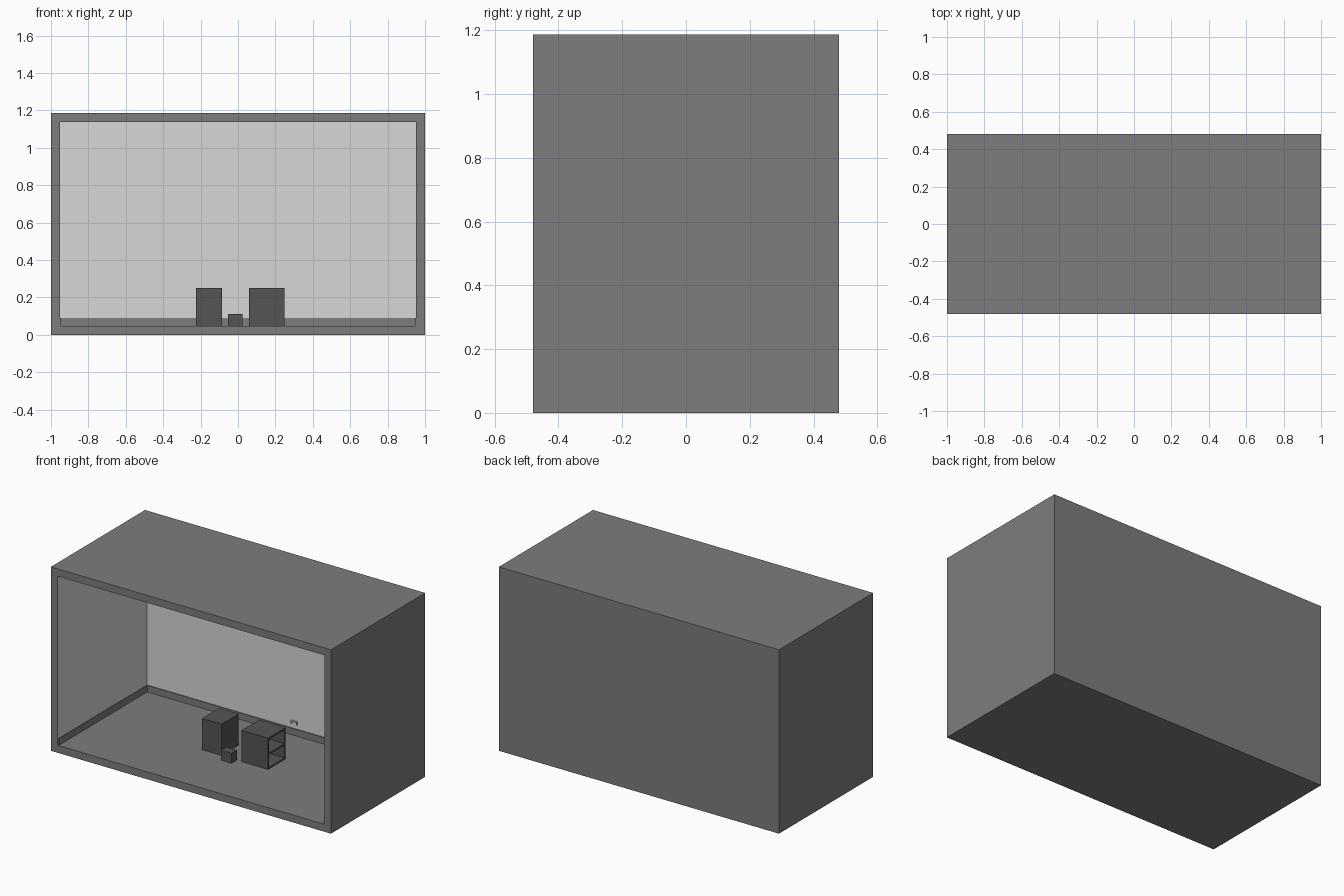
import bpy, bmesh
from mathutils import Vector

if "Cube" in bpy.data.objects:
    bpy.data.objects.remove(bpy.data.objects["Cube"])


def material(name, v):
    m = bpy.data.materials.new(name)
    m.diffuse_color = (v, v, v, 1)
    m.use_nodes = True
    m.node_tree.nodes["Principled BSDF"].inputs["Base Color"].default_value = m.diffuse_color
    return m


GREY = material("mid_grey", 0.205)
LIGHT = material("light_wall", 0.68)
DARK = material("dark_grey", 0.09)


def new_box(lo, hi):
    bm = bmesh.new()
    bmesh.ops.create_cube(bm, size=1)
    for v in bm.verts:
        v.co = Vector([lo[i] if v.co[i] < 0 else hi[i] for i in range(3)])
    return bm


def finish(bm, name, *mats):
    me = bpy.data.meshes.new(name)
    bm.normal_update()
    bm.to_mesh(me)
    bm.free()
    for m in mats:
        me.materials.append(m)
    ob = bpy.data.objects.new(name, me)
    bpy.context.collection.objects.link(ob)
    return ob


def box(name, lo, hi, mat):
    return finish(new_box(lo, hi), name, mat)


def hollow(bm, direction, rim, depth):
    """Open one side of a box: inset that face and push it inwards."""
    d = Vector(direction)
    bm.normal_update()
    face = max(bm.faces, key=lambda f: f.normal.dot(d))
    bmesh.ops.inset_region(bm, faces=[face], thickness=rim, use_even_offset=True)
    old = set(bm.faces)
    ext = bmesh.ops.extrude_discrete_faces(bm, faces=[face])["faces"]
    bmesh.ops.translate(bm, verts=ext[0].verts, vec=-d * depth)
    bm.normal_update()
    return [f for f in bm.faces if f not in old or f in ext]


# Room shell, open at the front, light walls and ceiling inside
H, T = 1.187, 0.048
bm = new_box((-1, -0.48, 0), (1, 0.48, H))
for f in hollow(bm, (0, -1, 0), T, 0.912):
    if f.normal.z < 0.5:
        f.material_index = 1
finish(bm, "room_shell", GREY, LIGHT)

# Baseboards along the back and both sides
X, B, top = 1 - T, 0.432, 0.09
box("baseboard_back", (-X, B - 0.006, T), (X, B, top), GREY)
for side, s in (("left", -1), ("right", 1)):
    a, b = sorted((s * X, s * (X - 0.006)))
    box("baseboard_" + side, (a, -0.475, T), (b, B, top), GREY)

# Furniture standing on the floor
box("tall_cabinet", (-0.225, -0.045, T), (-0.086, 0.13, 0.25), DARK)
box("small_stool", (-0.053, -0.10, T), (0.024, -0.045, 0.112), DARK)

# Shelf unit open towards the right
bm = new_box((0.059, -0.048, T), (0.248, 0.132, 0.25))
hollow(bm, (1, 0, 0), 0.01, 0.17)
finish(bm, "shelf_unit", DARK)
box("middle_shelf", (0.075, -0.04, 0.139), (0.246, 0.124, 0.149), DARK)

# Small wall brackets on the back wall
for i, x in enumerate((0.10, 0.525)):
    box(f"bracket_bar_{i}", (x - 0.022, B - 0.008, 0.133), (x + 0.022, B, 0.14), LIGHT)
    for j, s in enumerate((-1, 1)):
        c = x + s * 0.019
        box(f"bracket_leg_{i}_{j}", (c - 0.003, B - 0.008, 0.118), (c + 0.003, B, 0.133), LIGHT)
